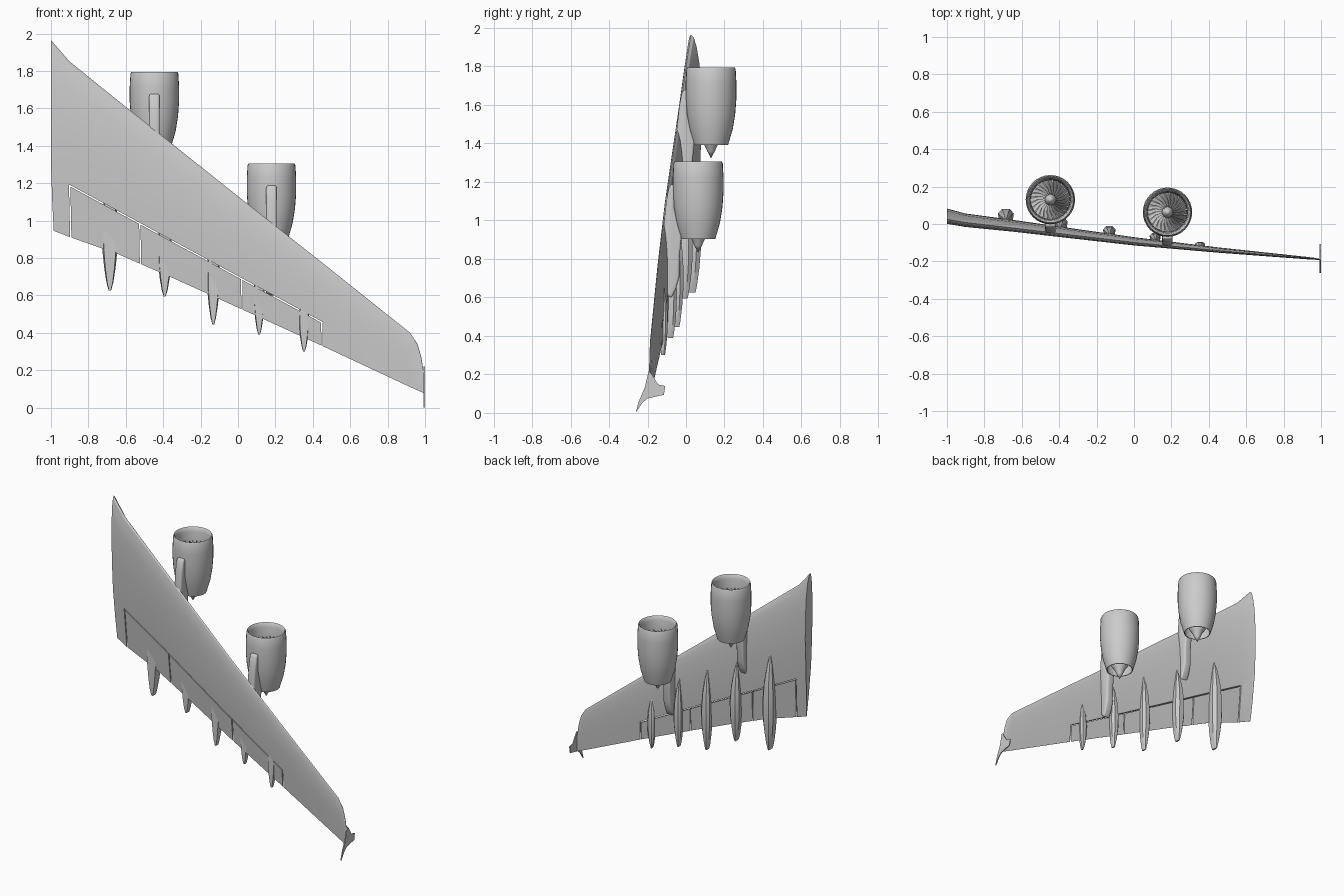
import bpy, bmesh, math
from mathutils import Vector

if "Cube" in bpy.data.objects:
    bpy.data.objects.remove(bpy.data.objects["Cube"])


def finish(name, bm, angle=35):
    bmesh.ops.recalc_face_normals(bm, faces=bm.faces)
    me = bpy.data.meshes.new(name)
    bm.to_mesh(me)
    bm.free()
    ob = bpy.data.objects.new(name, me)
    bpy.context.collection.objects.link(ob)
    if angle:
        smooth(ob, angle)
    return ob


def select(ob):
    bpy.ops.object.select_all(action='DESELECT')
    ob.select_set(True)
    bpy.context.view_layer.objects.active = ob


def smooth(ob, angle):
    select(ob)
    bpy.ops.object.shade_smooth_by_angle(angle=math.radians(angle))


def loft(name, rings, angle=35):
    """Skin a list of equal-sized closed rings and cap both ends."""
    bm = bmesh.new()
    vs = [[bm.verts.new(p) for p in ring] for ring in rings]
    n = len(vs[0])
    for a, b in zip(vs, vs[1:]):
        for i in range(n):
            bm.faces.new((a[i], a[(i + 1) % n], b[(i + 1) % n], b[i]))
    bm.faces.new(vs[0])
    bm.faces.new(vs[-1])
    return finish(name, bm, angle)


def lathe(name, profile, centre, steps=32):
    """Spin an (r, z) profile about the engine's z axis."""
    bm = bmesh.new()
    vs = [bm.verts.new((r, 0, z)) for r, z in profile]
    es = [bm.edges.new(p) for p in zip(vs, vs[1:])]
    bmesh.ops.spin(bm, geom=vs + es, axis=(0, 0, 1), cent=(0, 0, 0),
                   angle=math.tau, steps=steps, use_duplicate=False)
    bmesh.ops.remove_doubles(bm, verts=bm.verts, dist=0.0002)
    ob = finish(name, bm)
    ob.location = centre
    return ob


def plate(name, outline, x, thick, angle=30):
    """Extrude a (y, z) outline along x."""
    return loft(name, [[(x + s * thick / 2, y, z) for y, z in outline] for s in (-1, 1)], angle)


# Wing: x, z lead, z trail, y lead, y trail, upper bulge, lower bulge
stations = [
    (-1.0, 1.965, 0.945, 0.025, 0.045, 0.030, 0.050),
    (-0.9, 1.85, 0.912, 0.008, 0.028, 0.030, 0.040),
    (-0.64, 1.64, 0.82, -0.022, 0.005, 0.028, 0.032),
    (-0.32, 1.385, 0.68, -0.06, -0.038, 0.025, 0.026),
    (0.0, 1.13, 0.535, -0.098, -0.08, 0.022, 0.020),
    (0.45, 0.775, 0.33, -0.142, -0.13, 0.015, 0.012),
    (0.92, 0.40, 0.11, -0.182, -0.18, 0.007, 0.006),
    (0.96, 0.34, 0.092, -0.186, -0.184, 0.005, 0.005),
    (0.98, 0.27, 0.083, -0.188, -0.187, 0.004, 0.004),
    (0.993, 0.19, 0.078, -0.19, -0.19, 0.004, 0.003)]
foil = [(0.015, .3), (0.06, .58), (0.15, .85), (0.3, 1), (0.45, .97),
        (0.65, .72), (0.85, .34), (1, .03)]
rings = []
for x, zl, zt, yl, yt, up, low in stations:
    def at(s, off):
        dx = 0.015 * max(0, (s - 0.72) / 0.28) if x == -1 else 0
        return (x + dx, yl + (yt - yl) * s + off, zl + (zt - zl) * s)
    rings.append([at(0, 0)] + [at(s, -up * f) for s, f in foil]
                 + [at(s, low * f) for s, f in reversed(foil)])
wing = loft("wing", rings, 0)

# Gaps around the flaps
slits = [((-0.903, 1.189), (0.452, 0.454)), ((-0.9, 1.187), (-0.893, 0.85)),
         ((-0.525, 0.985), (-0.52, 0.7)), ((0.02, 0.69), (0.022, 0.48)),
         ((0.448, 0.457), (0.45, 0.28))]
for a, b in slits:
    a, b = Vector((a[0], 0, a[1])), Vector((b[0], 0, b[1]))
    d = b - a
    bpy.ops.mesh.primitive_cube_add(size=1, location=(a + b) / 2,
                                    rotation=(0, math.atan2(d.x, d.z), 0))
    cutter = bpy.context.object
    cutter.scale = (0.007, 1, d.length)
    cutter.hide_render = True
    select(wing)
    mod = wing.modifiers.new("gap", 'BOOLEAN')
    mod.operation, mod.solver, mod.object = 'DIFFERENCE', 'EXACT', cutter
    bpy.ops.object.modifier_apply(modifier=mod.name)
    bpy.data.objects.remove(cutter)
smooth(wing, 25)

# Wingtip fence
plate("wingtip_fence", [(-0.193, 0.22), (-0.215, 0.13), (-0.245, 0.06), (-0.262, 0.0),
                        (-0.224, 0.055), (-0.2, 0.075), (-0.115, 0.094), (-0.108, 0.14),
                        (-0.145, 0.147), (-0.177, 0.2)], 0.996, 0.007, 0)

# Flap track fairings: x, width, z front, z tip, inner y, outer y
fairings = [(-0.685, 0.085, 1.31, 0.625, 0.0, 0.08), (-0.392, 0.075, 1.15, 0.595, -0.035, 0.035),
            (-0.132, 0.068, 1.02, 0.445, -0.072, -0.012), (0.113, 0.06, 0.87, 0.39, -0.1, -0.047),
            (0.353, 0.055, 0.68, 0.30, -0.133, -0.095)]
# fraction along, width, inner edge, outer edge
shape = [(0, .1, .2, .3), (.12, .42, .05, .6), (.3, .8, 0, .88), (.5, 1, 0, 1),
         (.68, .95, 0, .96), (.82, .72, .02, .86), (.94, .42, .05, .72), (1, .15, .1, .62)]
for k, (x, w, z0, z1, y0, y1) in enumerate(fairings):
    rings = []
    for u, f, lo, hi in shape:
        ya, yb, h = y0 + (y1 - y0) * lo, y0 + (y1 - y0) * hi, w * f / 2
        ym, z = ya + (yb - ya) * 0.7, z0 + (z1 - z0) * u
        rings.append([(x - h * .8, ya, z), (x - h, ym, z), (x - h * .5, yb, z),
                      (x + h * .5, yb, z), (x + h, ym, z), (x + h * .8, ya, z)])
    loft(f"flap_fairing_{k + 1}", rings, 30)

# Engines with pylons, measured from the centre of the inlet
nacelle = [(0.107, -0.09), (0.112, -0.03), (0.117, -0.006), (0.123, 0), (0.128, -0.01),
           (0.132, -0.08), (0.132, -0.16), (0.126, -0.24), (0.113, -0.32), (0.089, -0.402),
           (0.084, -0.402), (0.09, -0.36), (0.095, -0.30), (0.107, -0.12), (0.107, -0.09)]
core = [(0, -0.30), (0.094, -0.30), (0.094, -0.315), (0.062, -0.32), (0.056, -0.37),
        (0.038, -0.395), (0.02, -0.435), (0, -0.472)]
spinner = [(0, -0.05), (0.012, -0.058), (0.024, -0.078), (0.03, -0.1), (0.03, -0.125),
           (0.106, -0.125)]
pylon = [(-0.137, -0.112), (-0.152, -0.135), (-0.165, -0.2), (-0.177, -0.31), (-0.175, -0.5),
         (-0.165, -0.69), (-0.138, -0.71), (-0.115, -0.66), (-0.098, -0.6), (-0.095, -0.48),
         (-0.085, -0.38), (-0.1, -0.34), (-0.123, -0.24), (-0.123, -0.125)]
for side, loc in (("inboard", (-0.447, 0.13, 1.795)), ("outboard", (0.179, 0.063, 1.305))):
    lathe(side + "_nacelle", nacelle, loc)
    lathe(side + "_exhaust_cone", core, loc, 24)
    lathe(side + "_spinner", spinner, loc, 24)

    # Twisted fan blades
    bm = bmesh.new()
    for i in range(24):
        a0, rows = math.tau * i / 24, []
        for r, turn, spread in ((0.027, 0, .16), (0.065, .12, .12), (0.106, .3, .1)):
            rows.append([bm.verts.new((r * math.cos(a0 + turn + s * spread),
                                       r * math.sin(a0 + turn + s * spread),
                                       -0.103 + s * 0.014)) for s in (-1, 1)])
        for p, q in zip(rows, rows[1:]):
            bm.faces.new((p[0], p[1], q[1], q[0]))
    finish(side + "_fan_blades", bm).location = loc

    py = plate(side + "_pylon", pylon, 0, 0.056, 0)
    py.location = loc
    select(py)
    mod = py.modifiers.new("round", 'BEVEL')
    mod.width, mod.segments, mod.limit_method = 0.016, 3, 'ANGLE'
    mod.angle_limit = math.radians(50)
    bpy.ops.object.modifier_apply(modifier=mod.name)
    smooth(py, 35)
